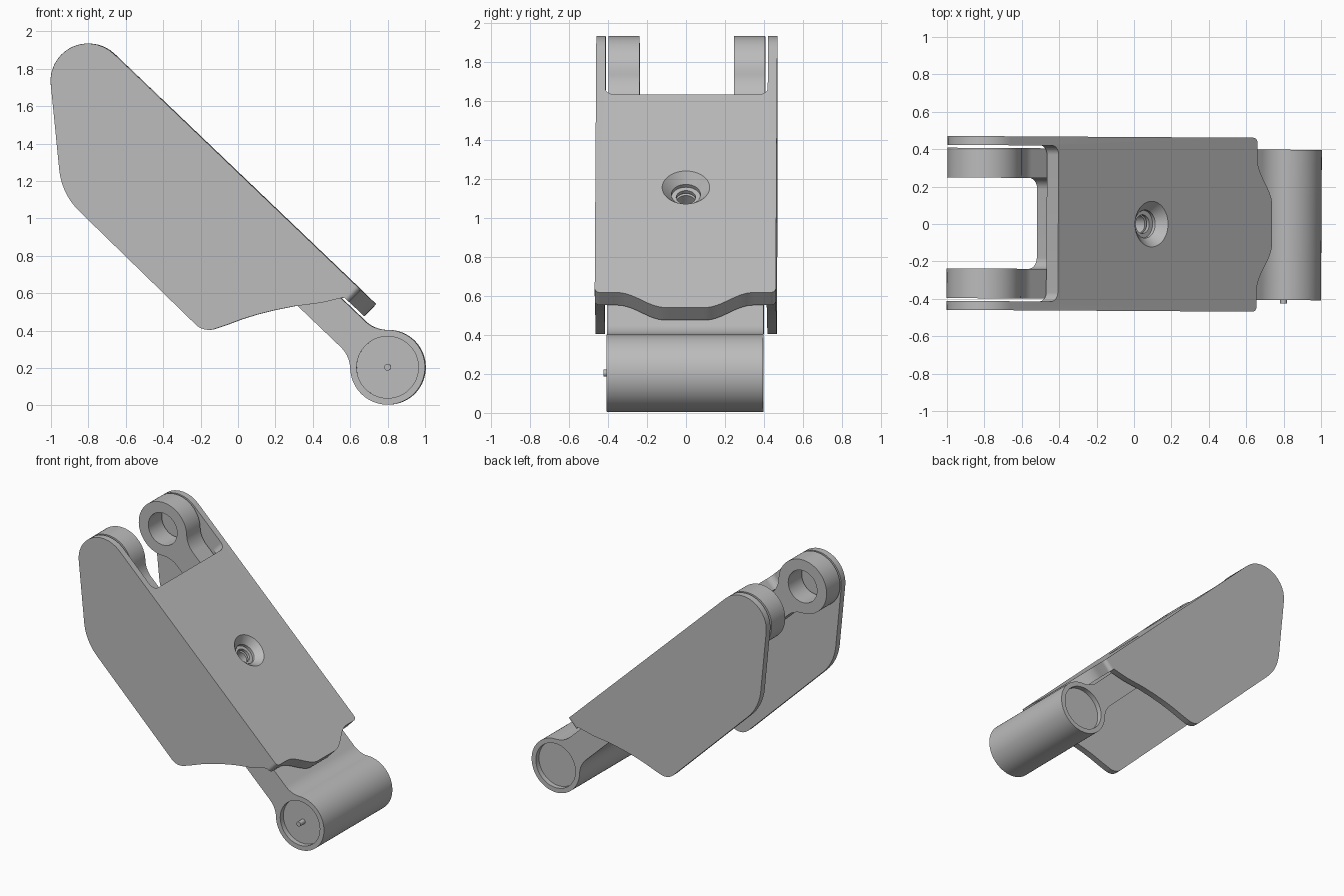
import bpy, bmesh, math
from mathutils import Matrix, Vector

cube = bpy.data.objects.get("Cube")
if cube:
    bpy.data.objects.remove(cube, do_unlink=True)

# Single satin grey
grey = bpy.data.materials.new("plain_grey")
grey.use_nodes = True
colour = (0.5, 0.5, 0.5, 1)
grey.diffuse_color = colour
grey.node_tree.nodes["Principled BSDF"].inputs["Base Color"].default_value = colour

# Working frame: s runs down the link from the fork pivot, n is its outward normal
PX, PZ = -0.8, 1.735
TILT = math.radians(43.7)
LENGTH = 2.216
R, NECK, FILLET = 0.2, 0.095, 0.167
PLACE = (Matrix.Rotation(-0.006, 4, 'Z') @ Matrix.Translation((PX, 0, PZ))
         @ Matrix.Rotation(TILT, 4, 'Y'))


def to_local(x, z):
    dx, dz = x - PX, z - PZ
    c, s = math.cos(TILT), math.sin(TILT)
    return dx * c - dz * s, dx * s + dz * c


def arc(cx, cy, r, a0, a1, steps=16):
    return [(cx + r * math.cos(a0 + (a1 - a0) * i / steps),
             cy + r * math.sin(a0 + (a1 - a0) * i / steps)) for i in range(steps + 1)]


def circle(cx, cy, r, steps=64):
    return arc(cx, cy, r, 0, math.tau, steps)[:-1]


def rounded(corners, steps=14):
    """Outline from (u, v, radius) corners."""
    out = []
    for i, (u, v, r) in enumerate(corners):
        p = Vector((u, v))
        if r == 0:
            out.append((u, v))
            continue
        a = (Vector(corners[i - 1][:2]) - p).normalized()
        b = (Vector(corners[(i + 1) % len(corners)][:2]) - p).normalized()
        half = a.angle(b) / 2
        centre = p + (a + b).normalized() * r / math.sin(half)
        t0 = p + a * r / math.tan(half) - centre
        t1 = p + b * r / math.tan(half) - centre
        a0 = math.atan2(t0.y, t0.x)
        turn = (math.atan2(t1.y, t1.x) - a0 + math.pi) % math.tau - math.pi
        out += arc(centre.x, centre.y, r, a0, a0 + turn, steps)
    return out


def finish(name, bm):
    bmesh.ops.recalc_face_normals(bm, faces=bm.faces)
    mesh = bpy.data.meshes.new(name)
    bm.to_mesh(mesh)
    bm.free()
    obj = bpy.data.objects.new(name, mesh)
    bpy.context.collection.objects.link(obj)
    return obj


def prism(name, outline, lo, hi, axis='y'):
    """Extrude an (s, n) outline along y, or an (s, y) outline along n."""
    place = (lambda u, v, w: (u, w, v)) if axis == 'y' else (lambda u, v, w: (u, v, w))
    bm = bmesh.new()
    ends = [[bm.verts.new(place(u, v, w)) for u, v in outline] for w in (lo, hi)]
    for ring in ends:
        bm.faces.new(ring)
    n = len(outline)
    for i in range(n):
        j = (i + 1) % n
        bm.faces.new((ends[0][i], ends[0][j], ends[1][j], ends[1][i]))
    return finish(name, bm)


def lathe(name, s, profile, steps=48):
    """Turned solid about the n axis from (radius, n) pairs."""
    bm = bmesh.new()
    rings = [[bm.verts.new((u, v, n)) for u, v in circle(s, 0, r, steps)] for r, n in profile]
    bm.faces.new(rings[0])
    bm.faces.new(rings[-1])
    for a, b in zip(rings, rings[1:]):
        for i in range(steps):
            j = (i + 1) % steps
            bm.faces.new((a[i], a[j], b[j], b[i]))
    return finish(name, bm)


def cut(obj, cutters):
    for c in cutters:
        c.hide_render = True
        mod = obj.modifiers.new("cut", 'BOOLEAN')
        mod.operation, mod.solver, mod.object = 'DIFFERENCE', 'EXACT', c
    bpy.context.view_layer.update()
    graph = bpy.context.evaluated_depsgraph_get()
    mesh = bpy.data.meshes.new_from_object(obj.evaluated_get(graph))
    obj.modifiers.clear()
    obj.data = mesh
    for c in cutters:
        bpy.data.objects.remove(c, do_unlink=True)


def screw_hole():
    return lathe("screw_cutter", 1.045, [(0.05, 0.0), (0.05, 0.13), (0.075, 0.13),
                                         (0.075, 0.15), (0.122, 0.2), (0.14, 0.22)])


# Link body: round ends blended into a flat neck
ds = math.sqrt((R + FILLET) ** 2 - (NECK + FILLET) ** 2)
ang = math.atan2(NECK + FILLET, ds)
quarter = arc(0, 0, R, math.pi, ang, 24) + arc(ds, NECK + FILLET, FILLET, ang + math.pi, 1.5 * math.pi)[1:]
upper = quarter + [(LENGTH - s, n) for s, n in reversed(quarter)]
outline = upper + [(s, -n) for s, n in reversed(upper)][1:-1]
link = prism("link_body", outline, -0.402, 0.402)
slot = rounded([(-0.5, -0.243, 0), (0.48, -0.243, 0.06), (0.48, 0.243, 0.06), (-0.5, 0.243, 0)])
cut(link, [prism("fork_slot", slot, -0.4, 0.4, 'n'),
           prism("pivot_bore", circle(0, 0, 0.12), -0.6, 0.6),
           prism("front_recess", circle(LENGTH, 0, 0.165), -0.5, -0.365),
           prism("back_recess", circle(LENGTH, 0, 0.165), 0.365, 0.5),
           screw_hole()])

# Locating pin in the front recess
pin = prism("locating_pin", circle(LENGTH, 0, 0.018, 24), -0.42, -0.36)

# Cover: side outline extruded across, then hollowed to a channel
side = [(-1.052, 2.253, 0.2), (-0.94, 1.13, 0.36), (-0.18, 0.39, 0.1), (-0.06, 0.43, 0),
        (0.02, 0.46, 0), (0.1, 0.485, 0), (0.2, 0.51, 0), (0.3, 0.53, 0), (0.45, 0.549, 0)]
corners = [(*to_local(x, z), r) for x, z, r in side]
corners += [(1.79, 0.11, 0), (1.79, R, 0)]
cover = prism("cover_channel", rounded(corners), -0.465, 0.465)
W = 0.417
hollow = [(-1, -W), (3, -W), (3, W), (-1, W)]
notch = rounded([(-0.5, -W, 0), (0.355, -W, 0.05), (0.355, W, 0.05), (-0.5, W, 0)])
cut(cover, [prism("hollow", hollow, -1.5, 0.11, 'n'),
            prism("fork_notch", notch, 0.0, 0.4, 'n'),
            screw_hole()])

# Wavy lip at the lower end of the cover
wave = [(1.826 + 0.111 * (0.5 + 0.5 * math.cos(math.pi * min(max((abs(y) - 0.1) / 0.25, 0), 1))), y)
        for y in [-0.36 + 0.02 * i for i in range(37)]]
left = arc(1.796, -0.435, 0.03, -math.pi / 2, 0, 8)
right = arc(1.796, 0.435, 0.03, 0, math.pi / 2, 8)
lip = prism("cover_lip", [(1.79, -0.465)] + left + wave + right + [(1.79, 0.465)], 0.11, R, 'n')

# Place, colour and shade every part
for obj in (link, pin, cover, lip):
    obj.data.transform(PLACE)
    obj.data.materials.clear()
    obj.data.materials.append(grey)
    bpy.ops.object.select_all(action='DESELECT')
    obj.select_set(True)
    bpy.context.view_layer.objects.active = obj
    bpy.ops.object.shade_smooth_by_angle(angle=math.radians(30))
